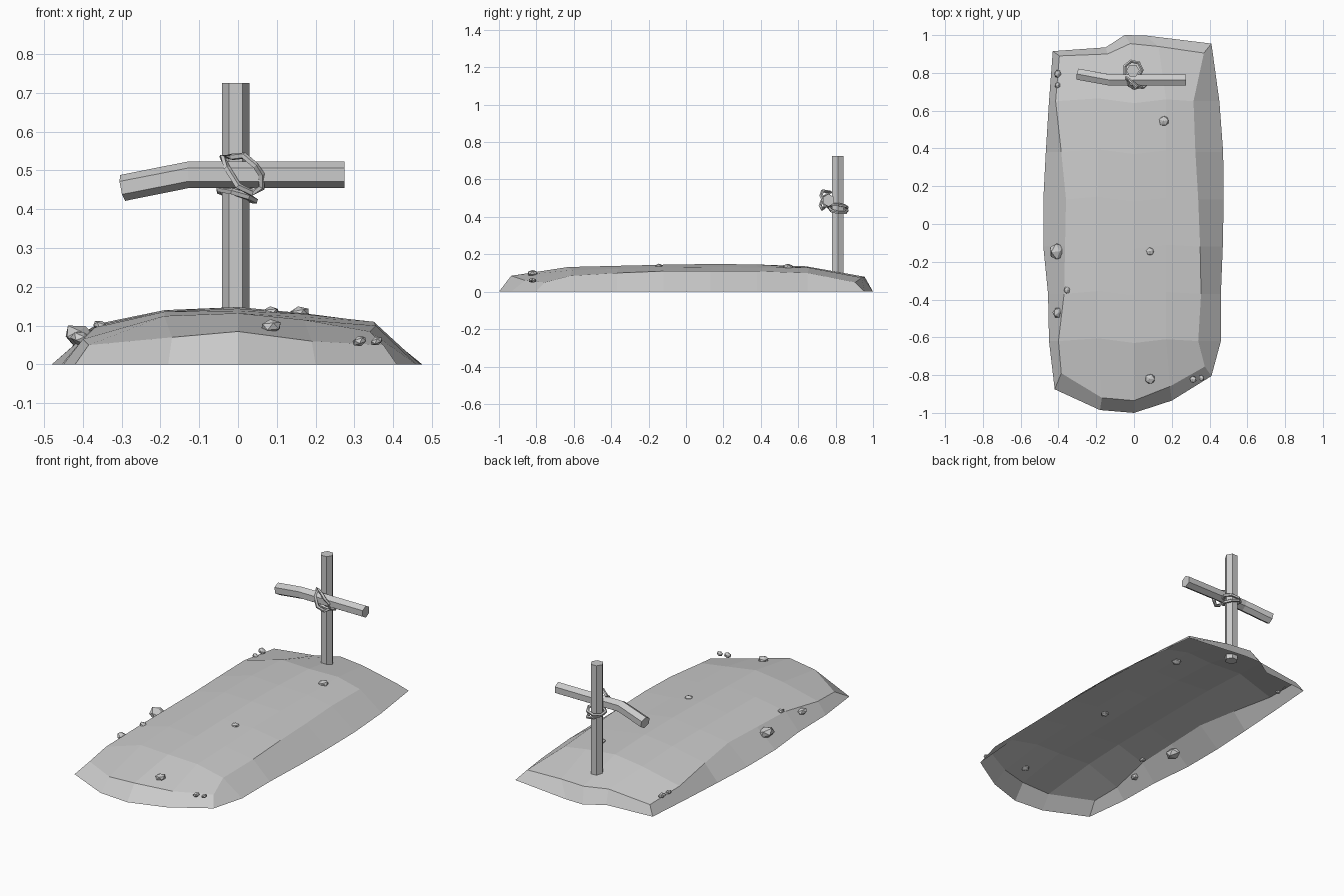
import bpy, bmesh, math, random
from mathutils import Vector, Matrix

if "Cube" in bpy.data.objects:
    bpy.data.objects.remove(bpy.data.objects["Cube"])

random.seed(4)


def finish(name, bm):
    bmesh.ops.recalc_face_normals(bm, faces=bm.faces)
    me = bpy.data.meshes.new(name)
    bm.to_mesh(me)
    bm.free()
    ob = bpy.data.objects.new(name, me)
    bpy.context.collection.objects.link(ob)
    return ob


def tube(name, path, radius, sides, side_axis, closed=False, spin=0.0):
    """Flat-sided tube swept through a path."""
    bm = bmesh.new()
    pts = [Vector(p) for p in path]
    n = len(pts)
    rings = []
    for i, p in enumerate(pts):
        a = pts[(i - 1) % n] if closed or i > 0 else p
        b = pts[(i + 1) % n] if closed or i < n - 1 else p
        t = (b - a).normalized()
        u = (Vector(side_axis) - t * t.dot(Vector(side_axis))).normalized()
        v = t.cross(u)
        angles = [spin + math.tau * k / sides for k in range(sides)]
        rings.append([bm.verts.new(p + radius * (u * math.cos(q) + v * math.sin(q)))
                      for q in angles])
    for i in range(n if closed else n - 1):
        r, s = rings[i], rings[(i + 1) % n]
        for k in range(sides):
            m = (k + 1) % sides
            bm.faces.new((r[k], r[m], s[m], s[k]))
    if not closed:
        bm.faces.new(rings[0])
        bm.faces.new(rings[-1])
    return finish(name, bm)


# Earth mound: open-bottomed shell, top grid plus a sloping skirt
front_rim = [(-.385, -.79, .05), (-.17, -.92, .07), (0, -.935, .085), (.19, -.86, .06), (.375, -.755, .05)]
front_base = [(-.42, -.875), (-.18, -.985), (0, -1), (.2, -.935), (.41, -.805)]
back_rim = [(-.395, .89, .05), (-.14, .90, .075), (-.02, .955, .08), (.13, .94, .075), (.37, .905, .05)]
back_base = [(-.43, .915), (-.15, .935), (-.05, 1), (.06, .998), (.41, .955)]
# y, left base x, left rim x, left z, three inner z, right rim x, right z, right base x
rows = [(-.62, -.45, -.40, .065, .125, .132, .115, .34, .085, .46),
        (-.37, -.455, -.37, .095, .136, .138, .122, .355, .10, .46),
        (-.12, -.48, -.365, .10, .138, .144, .130, .35, .11, .47),
        (.13, -.48, -.36, .105, .140, .148, .132, .34, .11, .475),
        (.38, -.467, -.385, .09, .140, .146, .130, .325, .11, .472),
        (.65, -.45, -.415, .07, .128, .136, .128, .315, .10, .452)]
bm = bmesh.new()
grid = [[bm.verts.new(p) for p in front_rim]]
for y, lb, lr, lz, a, b, c, rr, rz, rb in rows:
    pts = [(lr, y, lz), (-.19, y + .015, a), (0, y - .01, b), (.17, y + .01, c), (rr, y, rz)]
    grid.append([bm.verts.new(p) for p in pts])
grid.append([bm.verts.new(p) for p in back_rim])
for r, s in zip(grid, grid[1:]):
    for k in range(4):
        bm.faces.new((r[k], r[k + 1], s[k + 1], s[k]))
rim = grid[0] + [g[4] for g in grid[1:-1]] + grid[-1][::-1] + [g[0] for g in grid[-2:0:-1]]
outline = (front_base + [(r[9], r[0]) for r in rows] + back_base[::-1]
           + [(r[1], r[0]) for r in rows[::-1]])
base = [bm.verts.new((x, y, 0)) for x, y in outline]
for i in range(len(rim)):
    j = (i + 1) % len(rim)
    bm.faces.new((base[i], base[j], rim[j], rim[i]))
finish("earth_mound", bm)

# Wooden marker: upright post and bent crossbar
tube("upright_post", [(-.006, .812, .075), (-.006, .812, .725)], .035, 6, (1, 0, 0))
tube("crossbar", [(-.297, .793, .455), (-.127, .762, .489), (.275, .762, .489)],
     .034, 6, (0, 0, 1))

# Rope lashing: loop over the bar and two loops round the post
tube("front_rope_loop", [(-.04, .775, .535), (-.028, .735, .505), (0, .718, .46), (.035, .728, .442),
                         (.06, .745, .455), (.06, .733, .49), (.045, .722, .512),
                         (.015, .73, .538), (-.015, .755, .535)],
     .009, 5, (.3, .9, .1), closed=True)
for name, z, tilt in (("upper_rope_loop", .458, -.15), ("lower_rope_loop", .437, .3)):
    ring = []
    for k in range(7):
        q = math.tau * k / 7
        dx, dy = .048 * math.cos(q), .048 * math.sin(q)
        ring.append((-.005 + dx, .815 + dy, z - tilt * dx - .12 * dy))
    tube(name, ring, .009, 5, (0, 0, 1), closed=True)

# Scattered stones: x, y, z, radius
stones = [(-.405, -.145, .07, .048), (-.355, -.35, .10, .02), (-.405, -.47, .066, .029),
          (.085, -.145, .135, .023), (.158, .545, .131, .029), (.085, -.82, .098, .029),
          (.313, -.823, .06, .02), (.357, -.815, .06, .017),
          (-.405, .795, .07, .022), (-.405, .735, .065, .017)]
for i, (x, y, z, r) in enumerate(stones):
    bm = bmesh.new()
    bmesh.ops.create_icosphere(bm, subdivisions=1, radius=r)
    turn = Matrix.Rotation(random.uniform(0, 3), 4, 'Z')
    lean = Matrix.Rotation(math.atan2(-x, .9), 4, 'Y')
    bm.transform(Matrix.Translation((x, y, z)) @ lean @ Matrix.Diagonal((1, 1, .65, 1)) @ turn)
    finish(f"stone_{i + 1}", bm)
